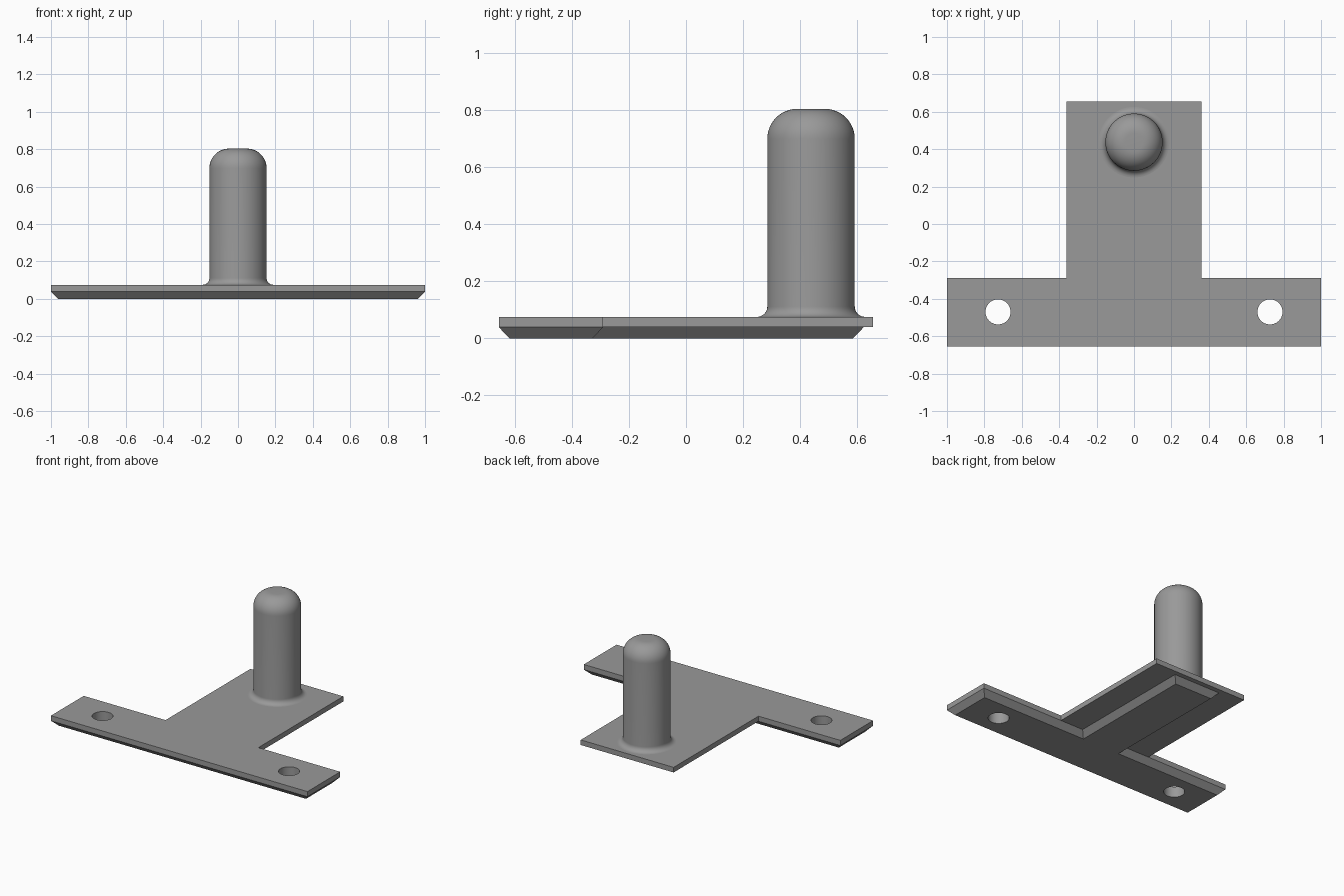
import bpy, bmesh, math

if "Cube" in bpy.data.objects:
    bpy.data.objects.remove(bpy.data.objects["Cube"])

grey = bpy.data.materials.new("mid_grey")
grey.diffuse_color = (0.32, 0.32, 0.32, 1)
grey.use_nodes = True
grey.node_tree.nodes["Principled BSDF"].inputs["Base Color"].default_value = grey.diffuse_color


def make_object(name, bm):
    bmesh.ops.remove_doubles(bm, verts=bm.verts, dist=1e-5)
    bmesh.ops.recalc_face_normals(bm, faces=bm.faces)
    mesh = bpy.data.meshes.new(name)
    bm.to_mesh(mesh)
    bm.free()
    mesh.materials.append(grey)
    obj = bpy.data.objects.new(name, mesh)
    bpy.context.collection.objects.link(obj)
    return obj


def activate(obj):
    bpy.ops.object.select_all(action='DESELECT')
    obj.select_set(True)
    bpy.context.view_layer.objects.active = obj


def mirrored(half):
    # counter-clockwise loop from its right half
    return half + [(-x, y) for x, y in reversed(half)]


# T-shaped plate: straight rim above, narrower bevelled base below
FRONT, BACK, REAR = -0.655, -0.29, 0.655   # bar front, bar back, stem end
W, S = 0.362, 0.182                        # stem half widths, rim and base
C, TOP, MID = 0.037, 0.075, 0.039          # bevel, plate top, rim underside
LEDGE = 0.622                              # end of base under the stem

rim = mirrored([(1, FRONT), (1, BACK), (W, BACK), (W, REAR)])
base = mirrored([(1, FRONT), (1, BACK), (W, BACK), (S, BACK), (S, LEDGE)])
foot = mirrored([(1 - C, FRONT + C), (1 - C, BACK - C), (W, BACK - C),
                 (S - C, BACK - C), (S - C, LEDGE - C)])
ledge = mirrored([(S, LEDGE), (S, BACK), (W, BACK), (W, REAR)])

bm = bmesh.new()


def face(points):
    bm.faces.new([bm.verts.new(p) for p in points])


def band(low, z0, high, z1):
    for i in range(len(low)):
        j = (i + 1) % len(low)
        face([(*low[i], z0), (*low[j], z0), (*high[j], z1), (*high[i], z1)])


face([(x, y, TOP) for x, y in rim])
face([(x, y, MID) for x, y in ledge])
face([(x, y, 0) for x, y in reversed(foot)])
band(rim, MID, rim, TOP)
band(foot, 0, base, MID)
plate = make_object("plate", bm)

# Screw holes through both ends of the bar
for side in (-1, 1):
    bpy.ops.mesh.primitive_cylinder_add(vertices=48, radius=0.067, depth=0.4,
                                        location=(side * 0.727, -0.47, 0))
    cutter = bpy.context.object
    cutter.name = "hole_cutter"
    cutter.hide_render = True
    activate(plate)
    mod = plate.modifiers.new("hole", 'BOOLEAN')
    mod.operation = 'DIFFERENCE'
    mod.solver = 'EXACT'
    mod.object = cutter
    bpy.ops.object.modifier_apply(modifier=mod.name)
    bpy.data.objects.remove(cutter)
activate(plate)
bpy.ops.object.shade_smooth_by_angle(angle=math.radians(30))

# Pin: revolved profile with flared foot and rounded top
R, FILLET, ROUND, HEIGHT = 0.153, 0.036, 0.105, 0.803
profile = []
for i in range(9):
    a = math.pi / 2 * i / 8
    profile.append((R + FILLET * (1 - math.sin(a)),
                    TOP + FILLET * (1 - math.cos(a))))
for i in range(13):
    a = math.pi / 2 * i / 12
    profile.append((R - ROUND * (1 - math.cos(a)),
                    HEIGHT - ROUND * (1 - math.sin(a))))
profile.append((0, HEIGHT))
bm = bmesh.new()
verts = [bm.verts.new((r, 0, z)) for r, z in profile]
edges = [bm.edges.new(pair) for pair in zip(verts, verts[1:])]
bmesh.ops.spin(bm, geom=verts + edges, cent=(0, 0, 0), axis=(0, 0, 1),
               angle=math.tau, steps=64)
pin = make_object("pin", bm)
pin.location = (0, 0.4375, 0)
activate(pin)
bpy.ops.object.shade_smooth_by_angle(angle=math.radians(30))
